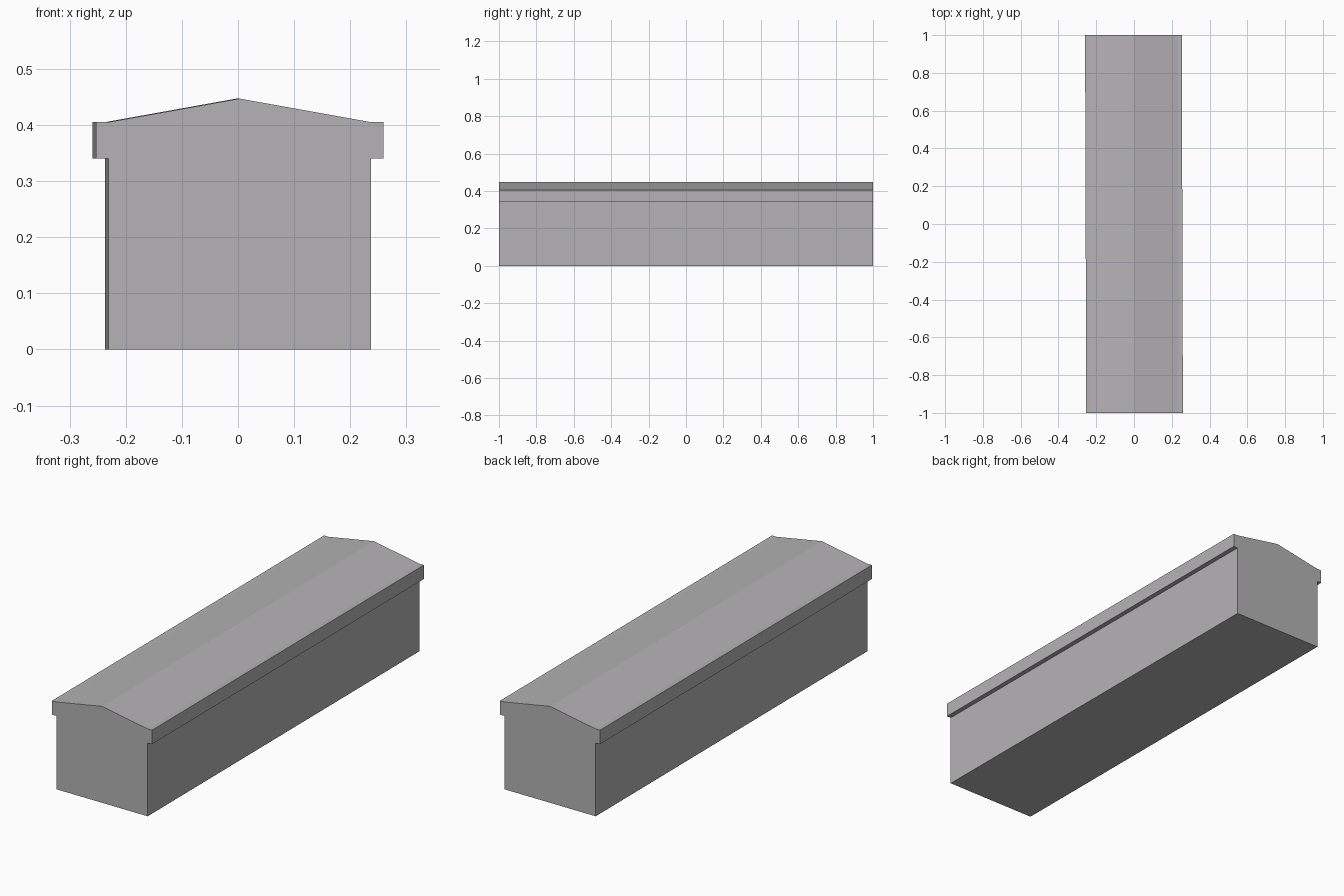
import bpy
import bmesh

if "Cube" in bpy.data.objects:
    bpy.data.objects.remove(bpy.data.objects["Cube"])

# One flat grey
grey = bpy.data.materials.new("warm_grey")
grey.diffuse_color = (0.46, 0.45, 0.46, 1)
grey.use_nodes = True
grey.node_tree.nodes["Principled BSDF"].inputs["Base Color"].default_value = grey.diffuse_color

# Half profile (x, z) of the hall: wall, eave fascia, flat eave, ridge
half = [(0.234, 0.0), (0.234, 0.34), (0.256, 0.34), (0.256, 0.405), (0.234, 0.405)]
profile = half + [(0.0, 0.447)] + [(-x, z) for x, z in reversed(half)]

# Extrude along y; the back end drifts very slightly to the left
bm = bmesh.new()
front = bm.faces.new([bm.verts.new((x + 0.003, -1, z)) for x, z in profile])
ret = bmesh.ops.extrude_face_region(bm, geom=[front], use_keep_orig=True)
back = [g for g in ret["geom"] if isinstance(g, bmesh.types.BMVert)]
bmesh.ops.translate(bm, verts=back, vec=(-0.006, 2, 0))
bmesh.ops.recalc_face_normals(bm, faces=bm.faces[:])

mesh = bpy.data.meshes.new("long_gabled_hall")
bm.to_mesh(mesh)
bm.free()
mesh.materials.append(grey)
hall = bpy.data.objects.new("long_gabled_hall", mesh)
bpy.context.collection.objects.link(hall)
